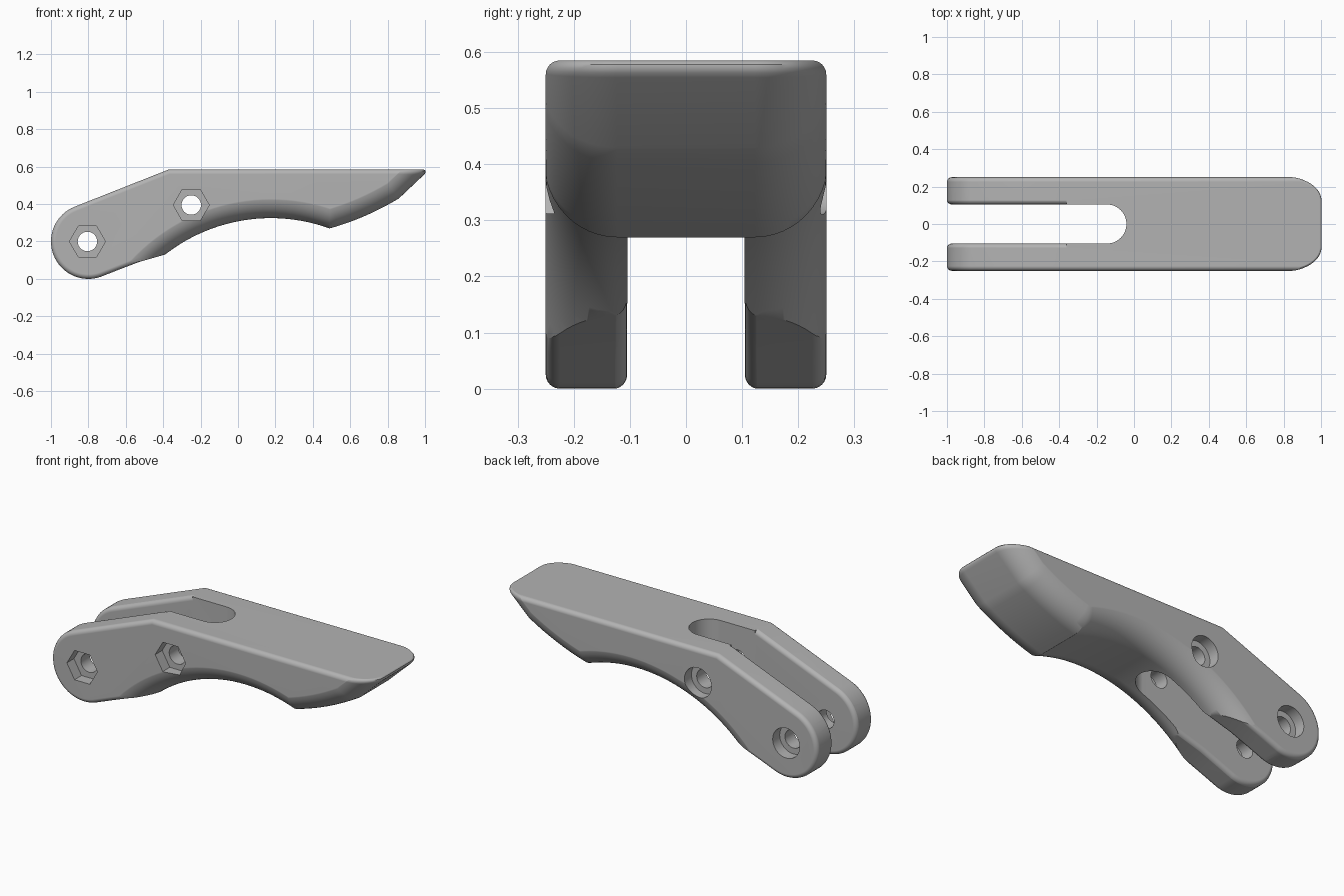
import bpy, bmesh
from math import sin, cos, pi, radians
from mathutils import Vector

if "Cube" in bpy.data.objects:
    bpy.data.objects.remove(bpy.data.objects["Cube"])

grey = bpy.data.materials.new("plain grey")
grey.use_nodes = True
colour = (0.45, 0.45, 0.45, 1)
grey.diffuse_color = colour
grey.node_tree.nodes["Principled BSDF"].inputs["Base Color"].default_value = colour


def inset(points, d):
    """Move a counter-clockwise outline inwards by d with mitred corners."""
    pts = [Vector(p) for p in points]
    result = []
    for i, p in enumerate(pts):
        e1 = (p - pts[i - 1]).normalized()
        e2 = (pts[(i + 1) % len(pts)] - p).normalized()
        n1, n2 = Vector((-e1.y, e1.x)), Vector((-e2.y, e2.x))
        result.append(p + (n1 + n2) * d / (1 + n1.dot(n2)))
    return result


def slab_mesh(outline, lo, hi, r=0, steps=6, upright=False):
    """Extrude an outline from lo to hi, with rims rounded by radius r."""
    bm = bmesh.new()
    angles = [pi / 2 * i / steps for i in range(steps + 1)] if r else [0]
    levels = [(lo + r * (1 - sin(a)), r * (1 - cos(a))) for a in reversed(angles)]
    levels += [(hi - r * (1 - sin(a)), r * (1 - cos(a))) for a in angles]
    rings = []
    for w, d in levels:
        rings.append([bm.verts.new((p.x, p.y, w) if upright else (p.x, w, p.y))
                      for p in inset(outline, d)])
    n = len(outline)
    for a, b in zip(rings, rings[1:]):
        for i in range(n):
            j = (i + 1) % n
            bm.faces.new((a[i], a[j], b[j], b[i]))
    bm.faces.new(rings[0])
    bm.faces.new(rings[-1])
    bmesh.ops.recalc_face_normals(bm, faces=bm.faces)
    return bm


def make(name, bm):
    if bm.calc_volume(signed=True) < 0:
        bmesh.ops.reverse_faces(bm, faces=bm.faces)
    mesh = bpy.data.meshes.new(name)
    bm.to_mesh(mesh)
    bm.free()
    mesh.materials.append(grey)
    obj = bpy.data.objects.new(name, mesh)
    bpy.context.collection.objects.link(obj)
    return obj


def combine(target, tool, operation="DIFFERENCE"):
    """Apply a boolean with the first solver that succeeds, then drop the tool."""
    tool.hide_render = True
    mod = target.modifiers.new("cut", "BOOLEAN")
    mod.operation, mod.object = operation, tool
    for solver in ("EXACT", "MANIFOLD", "FLOAT"):
        mod.solver = solver
        graph = bpy.context.evaluated_depsgraph_get()
        if len(target.evaluated_get(graph).data.polygons):
            break
    bpy.context.view_layer.objects.active = target
    bpy.ops.object.modifier_apply(modifier=mod.name)
    bpy.data.objects.remove(tool)


def arc(cx, cy, r, start, end, n):
    return [(cx + r * cos(radians(start + (end - start) * i / n)),
             cy + r * sin(radians(start + (end - start) * i / n))) for i in range(n + 1)]


# Side outline: round pivot end, rising arm and flat top
side = arc(-0.8, 0.2, 0.2, 111.6, 290, 32)
side += [(-0.63, 0.052), (-0.53, 0.09), (-0.39, 0.13), (-0.2, 0.17), (0.4, 0.2),
         (0.45, -0.5), (1.5, -0.5), (1.5, 0.585), (-0.37, 0.585)]
lever = make("lever_arm", slab_mesh(side, -0.25, 0.25, 0.025))

# Concave finger grip with wide rounded edges
grip = [(-1.8, 1.2), (-1.8, -1.5), (-1.0, -1.5)]
grip += arc(0.176, -0.593, 0.918, 162, 38, 50)
grip += [(1.3, -1.5), (1.8, -1.5), (1.8, 1.2)]
combine(lever, make("grip_form", slab_mesh(grip, -0.253, 0.253, 0.13, 12)), "INTERSECT")

# Curved nose under the far end
nose = [(-1.8, 1.2), (-1.8, -1.5), (-0.5, -1.5), (0.3, 0.218)]
p0, p1, p2 = Vector((0.49, 0.27)), Vector((0.68, 0.322)), Vector((0.86, 0.43))
for i in range(9):
    t = i / 8
    nose.append(tuple(p0 * (1 - t) ** 2 + p1 * 2 * t * (1 - t) + p2 * t * t))
nose += [(1.2, 0.751), (1.2, 1.2)]
bm = slab_mesh(nose, -0.253, 0.253, 0.13, 12)

# Level the top of the nose and round its rim
top = 0.587
bmesh.ops.bisect_plane(bm, geom=bm.verts[:] + bm.edges[:] + bm.faces[:], dist=1e-6,
                       plane_co=(0, 0, top), plane_no=(0, 0, 1), clear_outer=True)
bmesh.ops.holes_fill(bm, edges=[e for e in bm.edges if e.is_boundary], sides=0)
bmesh.ops.recalc_face_normals(bm, faces=bm.faces)
rim = [e for e in bm.edges if all(abs(v.co.z - top) < 1e-4 for v in e.verts)]
bmesh.ops.bevel(bm, geom=rim, offset=0.035, offset_type="WIDTH", segments=6,
                profile=0.5, affect="EDGES", clamp_overlap=False)
combine(lever, make("nose_form", bm), "INTERSECT")

# Slot between the two arms, with a round inner end
slot = [(-1.5, -0.1045)] + arc(-0.145, 0, 0.1045, -90, 90, 24) + [(-1.5, 0.1045)]
combine(lever, make("slot_cutter", slab_mesh(slot, -0.5, 1, upright=True)))

# Rounded inner rims of the arms
block = [(-1.5, -0.45), (-0.36, -0.45), (-0.36, 0.9), (-1.5, 0.9)]
rim_cutter = make("inner_rim_cutter", slab_mesh(block, -0.1302, 0.1302))
outer = [tuple(p) for p in inset(side, -0.0005)]
for lo, hi in ((0.105, 0.5), (-0.5, -0.105)):
    combine(rim_cutter, make("arm_form", slab_mesh(outer, lo, hi, 0.025)))
combine(lever, rim_cutter)

# Bolt holes: hexagonal nut pocket in front, round head pocket behind
for x, z in ((-0.805, 0.2), (-0.25, 0.395)):
    for name, r, n, lo, hi in (("bolt_hole", 0.052, 32, -0.5, 0.5),
                               ("nut_pocket", 0.096, 6, -0.5, -0.187),
                               ("head_pocket", 0.085, 40, 0.187, 0.5)):
        outline = arc(x, z, r, 0, 360, n)[:-1]
        combine(lever, make(name, slab_mesh(outline, lo, hi)))

# Smooth rounded rims, crisp edges elsewhere
bpy.ops.object.select_all(action="DESELECT")
lever.select_set(True)
bpy.context.view_layer.objects.active = lever
bpy.ops.object.shade_smooth_by_angle(angle=radians(30))
weighted = lever.modifiers.new("even shading", "WEIGHTED_NORMAL")
weighted.keep_sharp = True
